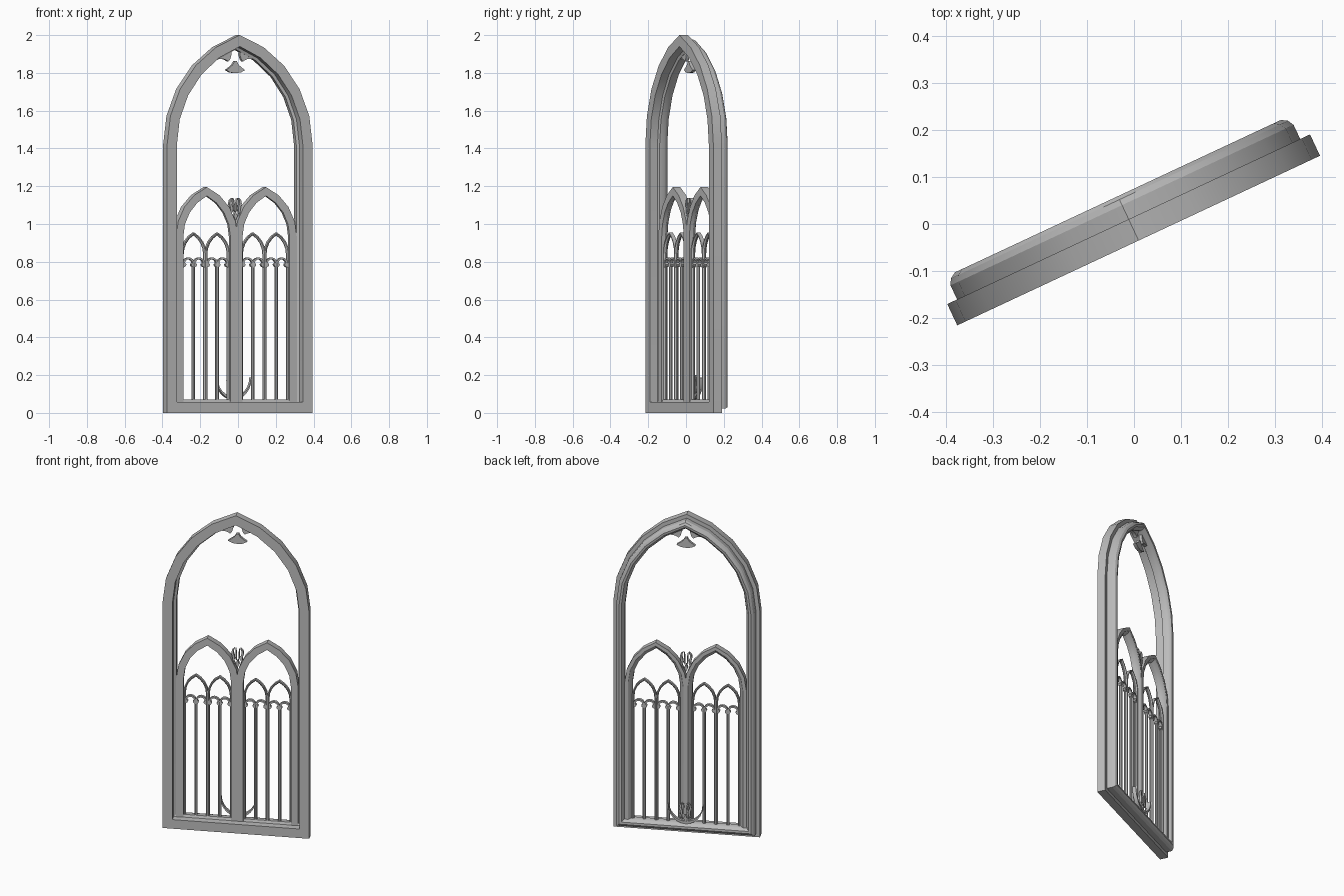
import bpy, bmesh
from math import acos, cos, sin, pi, radians
from mathutils import Matrix

cube = bpy.data.objects.get("Cube")
if cube:
    bpy.data.objects.remove(cube, do_unlink=True)

stone = bpy.data.materials.new("grey_stone")
stone.use_nodes = True
GREY = (0.5, 0.5, 0.5, 1)
stone.diffuse_color = GREY
stone.node_tree.nodes["Principled BSDF"].inputs["Base Color"].default_value = GREY

# The whole window stands turned about the vertical axis
PLACE = Matrix.Rotation(radians(25.06), 4, "Z") @ Matrix.Translation((-0.006, 0, 0))


def finish(name, bm):
    bmesh.ops.recalc_face_normals(bm, faces=bm.faces)
    bm.transform(PLACE)
    mesh = bpy.data.meshes.new(name)
    bm.to_mesh(mesh)
    bm.free()
    mesh.materials.append(stone)
    obj = bpy.data.objects.new(name, mesh)
    bpy.context.collection.objects.link(obj)
    bpy.ops.object.select_all(action="DESELECT")
    obj.select_set(True)
    bpy.context.view_layer.objects.active = obj
    bpy.ops.object.shade_smooth_by_angle(angle=radians(28))


def arch_path(cx, w, spring, apex, base, d, steps, sill):
    """Pointed arch outline, moved inward by d."""
    h = apex - spring
    r = (w * w + h * h) / (2 * w)
    end = acos((r - w) / (r - d))
    half = [(w - d, base + (d if sill else 0))]
    for i in range(steps + 1):
        a = end * i / steps
        half.append((w - r + (r - d) * cos(a), spring + (r - d) * sin(a)))
    left = [(-x, z) for x, z in reversed(half[:-1])]
    return [(cx + x, z) for x, z in half + left]


def add_arch(bm, profile, cx, w, spring, apex, base, steps=5, sill=False):
    """Sweep a moulding of (inset, depth) points along the arch."""
    rows = [[bm.verts.new((x, v, z)) for x, z in
             arch_path(cx, w, spring, apex, base, d, steps, sill)] for d, v in profile]
    n = len(rows[0])
    for a, b in zip(rows, rows[1:] + rows[:1]):
        for i in range(n if sill else n - 1):
            j = (i + 1) % n
            bm.faces.new((a[i], a[j], b[j], b[i]))
    if not sill:
        for i in (0, n - 1):
            bm.faces.new([row[i] for row in rows])


def add_plate(bm, points, front, back):
    """Extrude a flat outline of (x, z) points in depth."""
    f = [bm.verts.new((x, front, z)) for x, z in points]
    b = [bm.verts.new((x, back, z)) for x, z in points]
    bm.faces.new(f)
    bm.faces.new(b)
    for i in range(len(f)):
        j = (i + 1) % len(f)
        bm.faces.new((f[i], f[j], b[j], b[i]))


def ribbon(centre, widths):
    """Outline of a strip around a centre line."""
    return ([(x - w, z) for (x, z), w in zip(centre, widths)]
            + [(x + w, z) for (x, z), w in reversed(list(zip(centre, widths)))])


# Outer frame with stepped and rolled moulding
bm = bmesh.new()
frame_profile = [(0, -0.036), (0, 0.014), (0.023, 0.014), (0.023, 0.047), (0.030, 0.060),
                 (0.043, 0.068), (0.056, 0.066), (0.066, 0.056), (0.072, 0.042),
                 (0.072, 0.014), (0.057, 0.008), (0.057, -0.036)]
add_arch(bm, frame_profile, 0, 0.425, 1.42, 2.0, 0, 5, True)
finish("outer_frame", bm)

sub_profile = [(0, 0.006), (0, 0.050), (0.020, 0.050), (0.032, 0.042),
               (0.042, 0.026), (0.042, 0.006)]
thin_profile = [(0, 0.016), (0, 0.038), (0.006, 0.038), (0.013, 0.030),
                (0.013, 0.024), (0.006, 0.016)]
for side, label in ((-1, "right"), (1, "left")):
    cx = side * 0.173
    # Large paired arch
    bm = bmesh.new()
    add_arch(bm, sub_profile, cx, 0.18, 0.93, 1.195, 0.045, 4)
    finish(label + "_light_arch", bm)

    lancets, heads, bars = bmesh.new(), bmesh.new(), bmesh.new()
    for k in (-1, 1):
        lx = cx + k * 0.069
        # Narrow lancet arches
        add_arch(lancets, thin_profile, lx, 0.071, 0.84, 0.955, 0.045, 4)
        # Slim central bar
        ring = [(lx + 0.010 * cos(i * pi / 4), 0.027 + 0.010 * sin(i * pi / 4)) for i in range(8)]
        low = [bars.verts.new((x, y, 0.045)) for x, y in ring]
        top = [bars.verts.new((x, y, 0.795)) for x, y in ring]
        bars.faces.new(low)
        bars.faces.new(top)
        for i in range(8):
            j = (i + 1) % 8
            bars.faces.new((low[i], low[j], top[j], top[i]))
        # Cusped small heads
        for m in (-1, 1):
            hx = lx + m * 0.031
            add_arch(heads, [(0, 0.018), (0, 0.036), (0.010, 0.036), (0.010, 0.018)],
                     hx, 0.033, 0.790, 0.823, 0.772, 4)
            for e in (-1, 1):
                x = hx + e * 0.030
                add_plate(heads, [(x, 0.797), (x - e * 0.008, 0.795), (x - e * 0.016, 0.786),
                                  (x - e * 0.013, 0.777), (x, 0.770)], 0.018, 0.036)
    finish(label + "_lancets", lancets)
    finish(label + "_small_heads", heads)
    finish(label + "_bars", bars)

# Fan-shaped pendant below the apex
bm = bmesh.new()
fan = [(0.006, 1.862), (0.018, 1.842), (0.036, 1.828), (0.055, 1.815), (0.030, 1.802)]
add_plate(bm, fan + [(0, 1.799)] + [(-x, z) for x, z in reversed(fan)], 0.016, 0.036)
finish("apex_pendant", bm)

# Cusps springing from the main arch
bm = bmesh.new()
for s in (-1, 1):
    cusp = [(0.026, 1.935), (0.024, 1.898), (0.032, 1.873), (0.042, 1.860),
            (0.055, 1.868), (0.072, 1.874), (0.098, 1.875), (0.098, 1.905)]
    add_plate(bm, [(s * x, z) for x, z in cusp], 0.016, 0.036)
finish("apex_cusps", bm)


# Leaf ornaments
def leaf(name, z0, front, back):
    bm = bmesh.new()
    for s in (-1, 1):
        curve = [(0.018, 0.118), (0.027, 0.106), (0.030, 0.088), (0.024, 0.070),
                 (0.022, 0.052), (0.028, 0.034), (0.016, 0.022)]
        add_plate(bm, ribbon([(s * x, z0 + z) for x, z in curve],
                             (0.002, 0.005, 0.006, 0.007, 0.006, 0.005, 0.001)), front, back)
        inner = [(0.011, 0.116), (0.008, 0.085), (0.009, 0.058), (0.006, 0.045)]
        add_plate(bm, ribbon([(s * x, z0 + z) for x, z in inner],
                             (0.001, 0.003, 0.004, 0.001)), front, back)
    add_plate(bm, ribbon([(0, z0), (0, z0 + 0.022), (0, z0 + 0.046)],
                         (0.001, 0.011, 0.001)), front, back)
    finish(name, bm)


leaf("upper_leaf", 1.02, 0.016, 0.036)
leaf("lower_leaf", 0.082, 0.046, 0.058)

# Crescent at the foot of the mullion
bm = bmesh.new()
angles = [pi + pi * i / 12 for i in range(13)]
outer = [(0.102 * cos(a), 0.185 + 0.115 * sin(a)) for a in angles]
inner = [(0.098 * cos(a), 0.188 + 0.102 * sin(a)) for a in reversed(angles)]
add_plate(bm, outer + inner, 0.034, 0.056)
finish("foot_crescent", bm)
